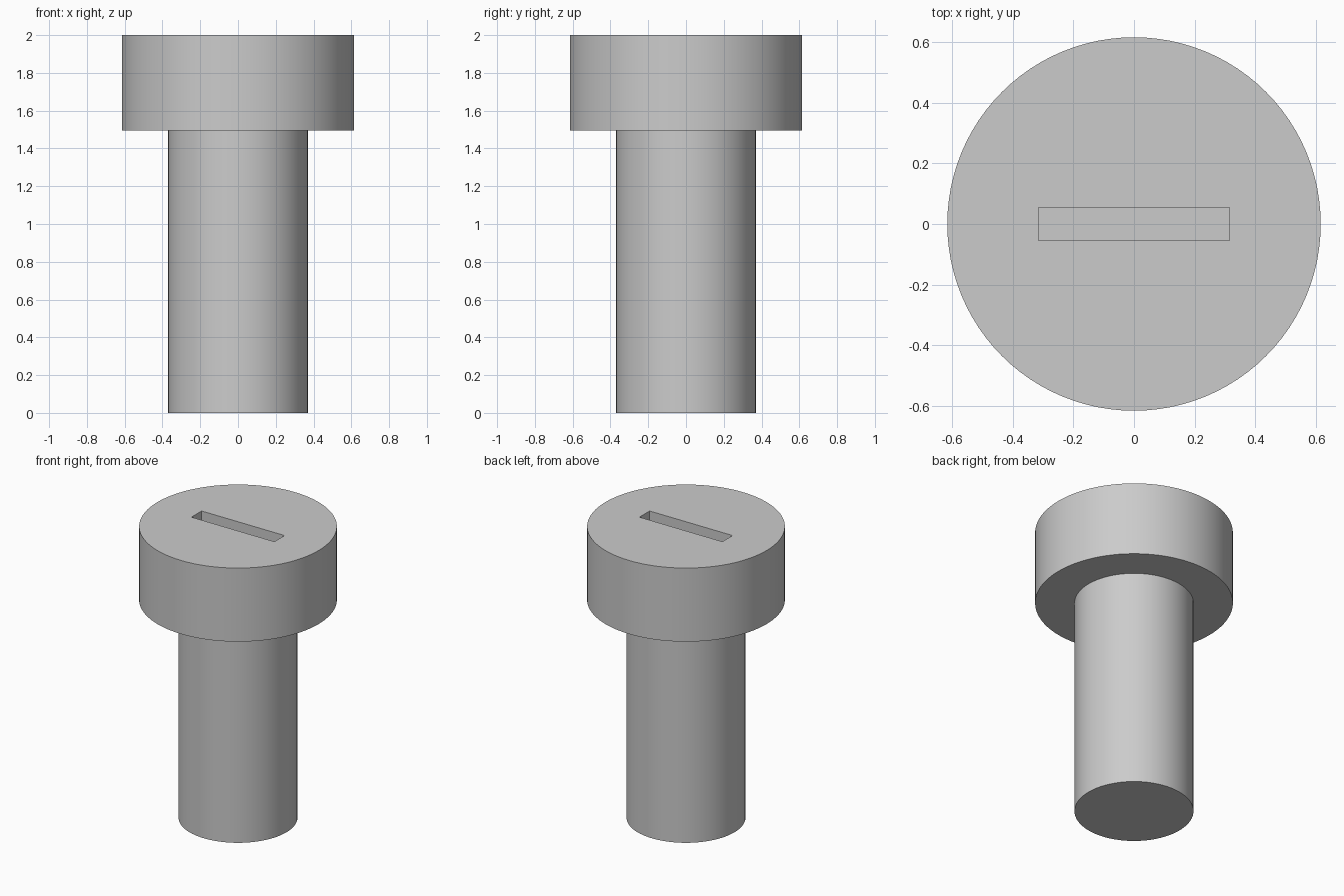
import bpy

cube = bpy.data.objects.get("Cube")
if cube:
    bpy.data.objects.remove(cube, do_unlink=True)

HEIGHT = 2.0
HEAD_BASE = 1.495
SLOT_DEPTH = 0.2

steel = bpy.data.materials.new("steel_grey")
steel.use_nodes = True
colour = (0.6, 0.6, 0.6, 1)
steel.diffuse_color = colour
steel.node_tree.nodes["Principled BSDF"].inputs["Base Color"].default_value = colour


def cylinder(name, radius, bottom, top):
    bpy.ops.mesh.primitive_cylinder_add(
        vertices=96, radius=radius, depth=top - bottom,
        location=(0, 0, (bottom + top) / 2))
    obj = bpy.context.object
    obj.name = name
    obj.data.materials.append(steel)
    bpy.ops.object.shade_smooth_by_angle()
    return obj


# Shaft and wide head
shaft = cylinder("shaft", 0.37, 0, HEAD_BASE)
head = cylinder("head", 0.615, HEAD_BASE, HEIGHT)

# Screwdriver slot, cut down into the head
bpy.ops.mesh.primitive_cube_add(size=1, location=(0, 0, HEIGHT))
cutter = bpy.context.object
cutter.name = "slot_cutter"
cutter.scale = (0.63, 0.11, 2 * SLOT_DEPTH)
cutter.data.materials.append(steel)
cutter.hide_render = True
cutter.display_type = "WIRE"

cut = head.modifiers.new("slot", "BOOLEAN")
cut.operation = "DIFFERENCE"
cut.solver = "EXACT"
cut.object = cutter
bpy.context.view_layer.objects.active = head
bpy.ops.object.modifier_apply(modifier=cut.name)
bpy.data.objects.remove(cutter, do_unlink=True)
